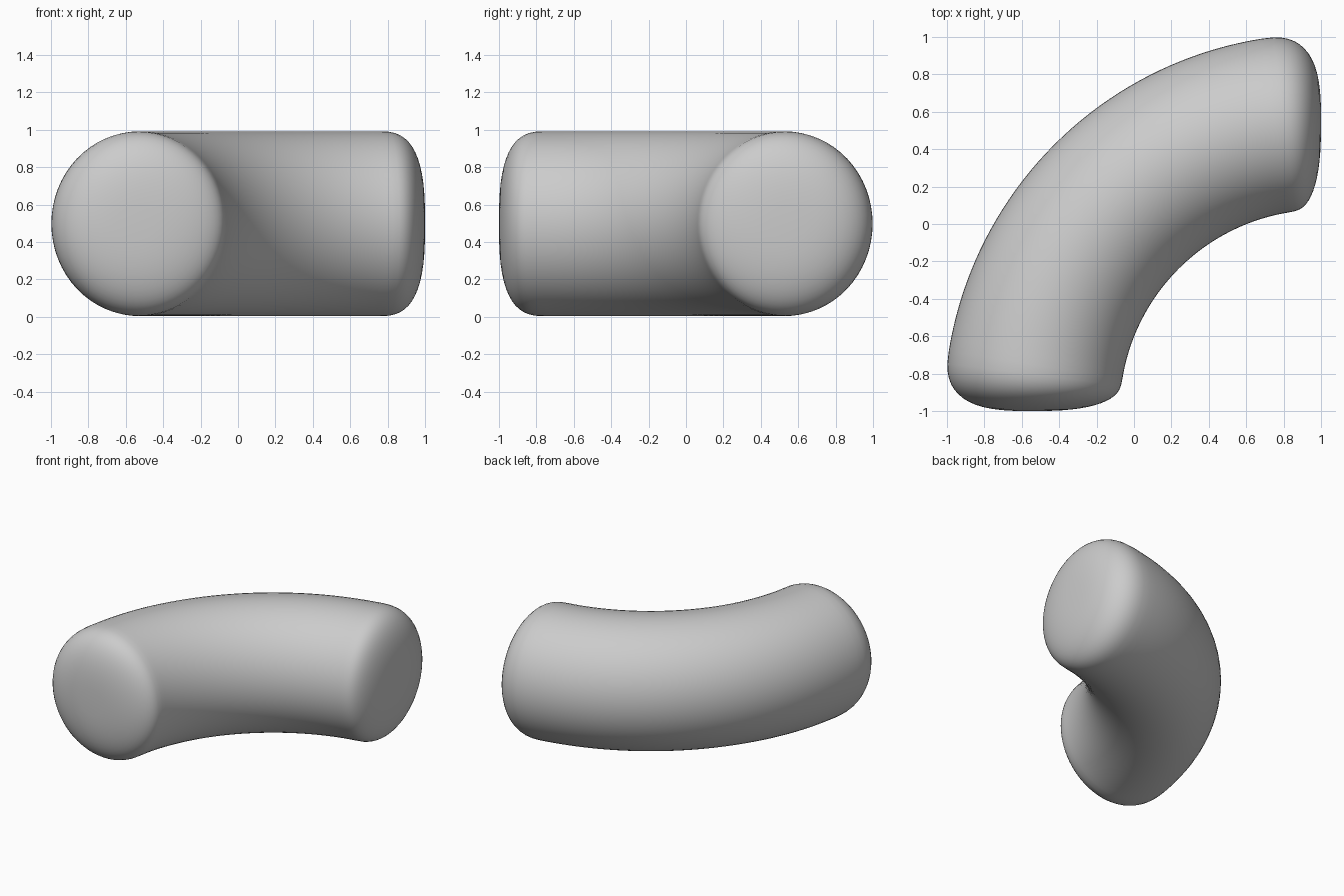
import bpy, bmesh
from math import sin, cos, pi

if "Cube" in bpy.data.objects:
    bpy.data.objects.remove(bpy.data.objects["Cube"])

# Quarter-bend tube swept around (1, -1) with softly domed ends
R, A, B = 1.546, 0.470, 0.494      # bend radius, section half width, half height
D = 0.24 / 1.5                     # angular length of each rounded end
P = 2.8                            # roundness exponent of the end profile
SEG, CAP, BODY = 64, 14, 40

# Stations along the bend: (angle, section scale)
cap = []
for i in range(1, CAP + 1):
    u = i / CAP * pi / 2
    cap.append((D * (1 - cos(u) ** (2 / P)), sin(u) ** (2 / P)))
body = [(D + (pi / 2 - 2 * D) * i / BODY, 1.0) for i in range(1, BODY)]
stations = cap + body + [(pi / 2 - t, s) for t, s in reversed(cap)]


def point(t, s, a):
    rho = R + s * A * cos(a)
    return (1 - rho * cos(t), -1 + rho * sin(t), 0.4975 + s * B * sin(a))


bm = bmesh.new()
rings = [[bm.verts.new(point(t, s, 2 * pi * k / SEG)) for k in range(SEG)]
         for t, s in stations]
for r0, r1 in zip(rings, rings[1:]):
    for k in range(SEG):
        n = (k + 1) % SEG
        bm.faces.new((r0[k], r0[n], r1[n], r1[k]))

# End centres
for ring, t in ((rings[0], 0), (rings[-1], pi / 2)):
    c = bm.verts.new(point(t, 0, 0))
    for k in range(SEG):
        bm.faces.new((c, ring[k], ring[(k + 1) % SEG]))

bmesh.ops.recalc_face_normals(bm, faces=bm.faces)
for f in bm.faces:
    f.smooth = True
mesh = bpy.data.meshes.new("bent_tube")
bm.to_mesh(mesh)
bm.free()
obj = bpy.data.objects.new("bent_tube", mesh)
bpy.context.collection.objects.link(obj)
